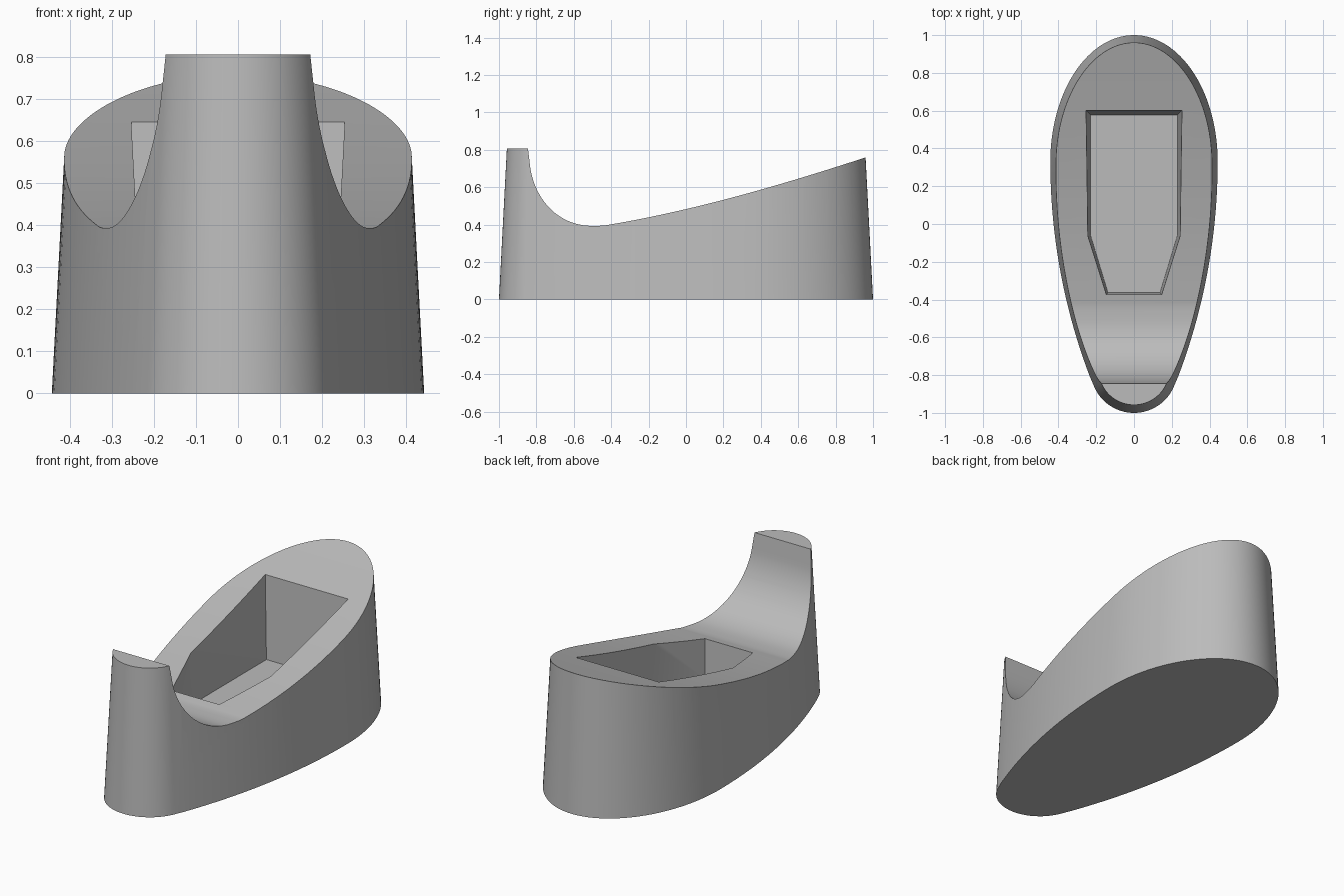
import bpy, bmesh, math
from mathutils import Vector
from mathutils.geometry import interpolate_bezier

DRAFT = 0.0524  # tangent of the three degree wall draft

cube = bpy.data.objects.get("Cube")
if cube:
    bpy.data.objects.remove(cube, do_unlink=True)

grey = bpy.data.materials.new("plain grey")
grey.use_nodes = True
colour = (0.5, 0.5, 0.5, 1)
grey.diffuse_color = colour
grey.node_tree.nodes["Principled BSDF"].inputs["Base Color"].default_value = colour


def offset(points, d):
    """Move a counter-clockwise outline outward by d with mitred corners."""
    out = []
    for i, p in enumerate(points):
        a = (p - points[i - 1]).normalized()
        b = (points[(i + 1) % len(points)] - p).normalized()
        n1, n2 = Vector((a.y, -a.x)), Vector((b.y, -b.x))
        out.append(p + (n1 + n2) * d / (1 + n1.dot(n2)))
    return out


def loft(name, lower, upper):
    """Closed solid between two matching loops of 3D points."""
    bm = bmesh.new()
    lo = [bm.verts.new(p) for p in lower]
    hi = [bm.verts.new(p) for p in upper]
    bm.faces.new(lo)
    bm.faces.new(hi)
    for i in range(len(lo)):
        bm.faces.new((lo[i - 1], lo[i], hi[i], hi[i - 1]))
    bmesh.ops.recalc_face_normals(bm, faces=bm.faces)
    mesh = bpy.data.meshes.new(name)
    bm.to_mesh(mesh)
    bm.free()
    mesh.materials.append(grey)
    obj = bpy.data.objects.new(name, mesh)
    bpy.context.collection.objects.link(obj)
    return obj


def flat(points, z):
    return [(p.x, p.y, z) for p in points]


def mirrored(half):
    """Complete a right-hand outline running from front to back."""
    return half + [Vector((-p.x, p.y)) for p in reversed(half) if p.x > 1e-5]


def cut(target, cutter):
    mod = target.modifiers.new("cut", "BOOLEAN")
    mod.operation = "DIFFERENCE"
    mod.solver = "EXACT"
    mod.object = cutter
    bpy.context.view_layer.objects.active = target
    bpy.ops.object.modifier_apply(modifier=mod.name)
    bpy.data.objects.remove(cutter, do_unlink=True)


# Footprint: round nose, long shallow side arcs, elliptical rear
WIDE, WIDE_Y, NOSE, SIDE = 0.443, 0.33, 0.23, 3.2
half = []
for i in range(17):
    a = math.radians(69.5) * i / 16
    half.append(Vector((NOSE * math.sin(a), -1 + NOSE - NOSE * math.cos(a))))
start = math.asin((WIDE_Y - half[-1].y) / SIDE)
for i in range(1, 25):
    a = start * (1 - i / 24)
    half.append(Vector((WIDE - SIDE * (1 - math.cos(a)), WIDE_Y - SIDE * math.sin(a))))
for i in range(1, 33):
    a = math.pi / 2 * i / 32
    half.append(Vector((WIDE * math.cos(a), WIDE_Y + (1 - WIDE_Y) * math.sin(a))))
outline = mirrored(half)
HEIGHT = 0.806
body = loft("holder_body", flat(outline, 0), flat(offset(outline, -DRAFT * HEIGHT), HEIGHT))

# Saddle-shaped top, swept across the width
segments = [
    ((-0.832, 0.70), (-0.805, 0.53), (-0.68, 0.393), (-0.503, 0.393), 24),
    ((-0.503, 0.393), (-0.46, 0.393), (-0.43, 0.394), (-0.406, 0.40), 6),
    ((-0.406, 0.40), (0.063, 0.48), (0.53, 0.617), (1.0, 0.772), 24),
]
profile = [Vector((-0.869, 1.0))]
for a, b, c, d, n in segments:
    pts = interpolate_bezier(*(Vector((*p, 0)) for p in (a, b, c, d)), n)
    profile += [p.xy for p in pts[:-1]]
profile += [Vector((1.0, 0.772)), Vector((1.2, 0.838)), Vector((1.2, 1.0))]
cut(body, loft("saddle_cutter", [(-1, p.x, p.y) for p in profile],
               [(1, p.x, p.y) for p in profile]))

# Tapered pocket with a narrowed front end
FLOOR, TOP = 0.19, 0.95
pocket = mirrored([Vector((0.138, -0.363)), Vector((0.23, -0.06)), Vector((0.23, 0.577))])
cut(body, loft("pocket_cutter", flat(pocket, FLOOR),
               flat(offset(pocket, DRAFT * (TOP - FLOOR)), TOP)))

# Smooth curved walls, sharp rims
bpy.ops.object.select_all(action="DESELECT")
body.select_set(True)
bpy.context.view_layer.objects.active = body
bpy.ops.object.shade_smooth_by_angle(angle=math.radians(30))
